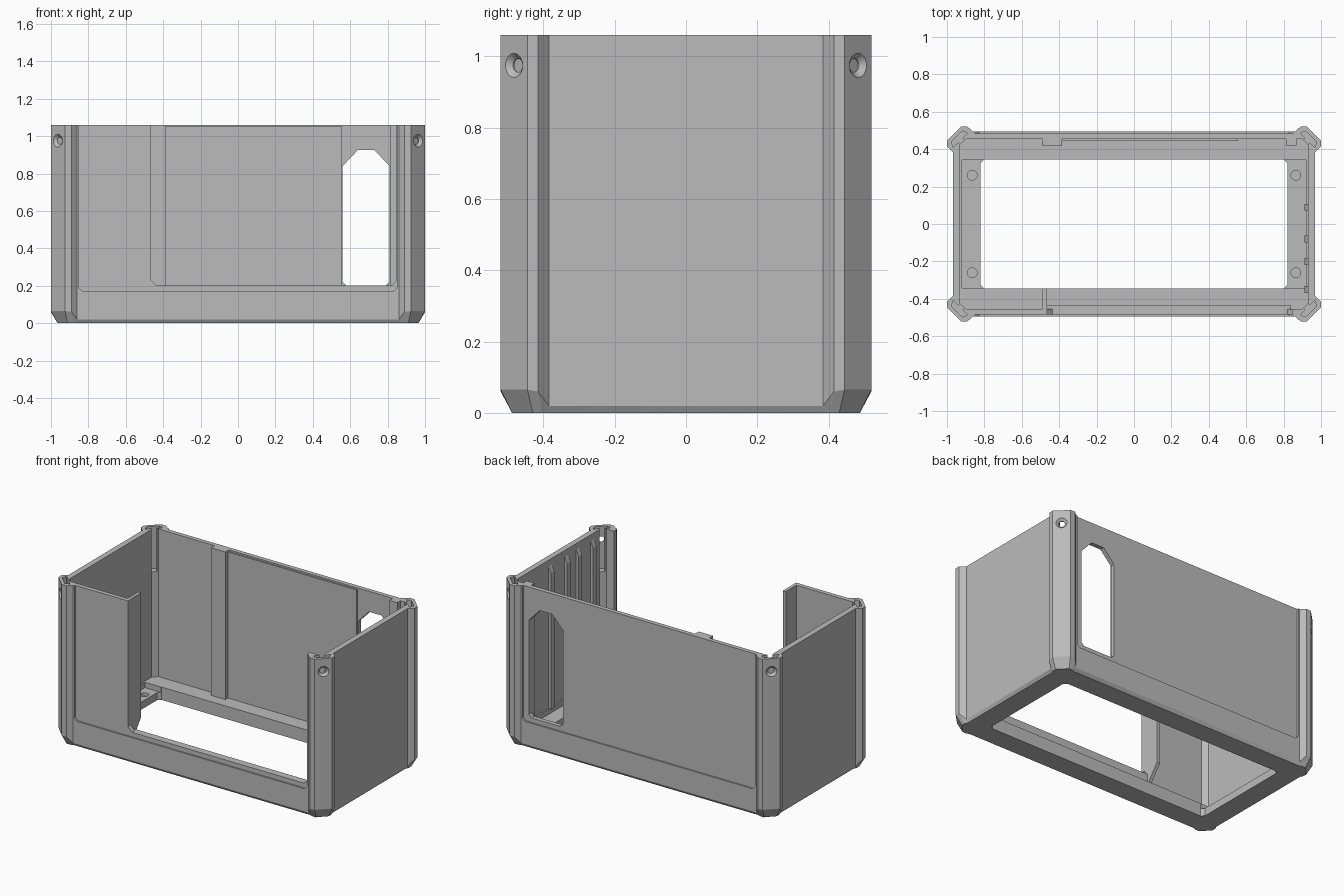
import bpy, bmesh, math
from mathutils import Vector, Matrix

if "Cube" in bpy.data.objects:
    bpy.data.objects.remove(bpy.data.objects["Cube"], do_unlink=True)

grey = bpy.data.materials.new("plain grey")
grey.use_nodes = True
grey.diffuse_color = (0.5, 0.5, 0.5, 1)
grey.node_tree.nodes["Principled BSDF"].inputs["Base Color"].default_value = (0.5, 0.5, 0.5, 1)

TOP = 1.06
FLOOR = 0.085
CORNERS = [(sx, sy) for sx in (1, -1) for sy in (1, -1)]


def finish(name, bm):
    bmesh.ops.recalc_face_normals(bm, faces=bm.faces)
    mesh = bpy.data.meshes.new(name)
    bm.to_mesh(mesh)
    bm.free()
    mesh.materials.append(grey)
    obj = bpy.data.objects.new(name, mesh)
    bpy.context.collection.objects.link(obj)
    return obj


def loft(name, loops):
    """Closed solid through loops of equal length."""
    bm = bmesh.new()
    rings = [[bm.verts.new(p) for p in loop] for loop in loops]
    for a, b in zip(rings, rings[1:]):
        for i in range(len(a)):
            j = (i + 1) % len(a)
            bm.faces.new((a[i], a[j], b[j], b[i]))
    bm.faces.new(rings[0])
    bm.faces.new(rings[-1])
    return finish(name, bm)


def prism(name, outline, z0, z1):
    return loft(name, [[(x, y, z) for x, y in outline] for z in (z0, z1)])


def prism_y(name, outline, y0, y1):
    return loft(name, [[(x, y, z) for x, z in outline] for y in (y0, y1)])


def prism_x(name, outline, x0, x1):
    return loft(name, [[(x, y, z) for y, z in outline] for x in (x0, x1)])


def box(name, x0, x1, y0, y1, z0, z1):
    return prism(name, [(x0, y0), (x1, y0), (x1, y1), (x0, y1)], z0, z1)


def four_way(quarter):
    """Mirror a first-quadrant run of points into a closed outline."""
    def flip(pts, sx, sy):
        return [(sx * p[0], sy * p[1], *p[2:]) for p in pts]
    back = quarter[::-1]
    return quarter + flip(back, -1, 1) + flip(quarter, -1, -1) + flip(back, 1, -1)


def cut(target, cutter):
    cutter.hide_render = True
    mod = target.modifiers.new("cut", "BOOLEAN")
    mod.operation = "DIFFERENCE"
    mod.solver = "EXACT"
    mod.object = cutter
    bpy.context.view_layer.objects.active = target
    bpy.ops.object.modifier_apply(modifier=mod.name)
    bpy.data.objects.remove(cutter, do_unlink=True)


# Outer body with flared corner posts and a chamfered foot
post = [(0.968, 0.385), (1.0, 0.415), (1.0, 0.445), (0.925, 0.52), (0.89, 0.52), (0.86, 0.494)]
foot = [(0.955, 0.385), (0.965, 0.405), (0.965, 0.43), (0.91, 0.488), (0.885, 0.488), (0.86, 0.48)]
heights = [0.02, 0.06, 0.065, 0.065, 0.06, 0.02]
body = loft("case_body", [
    four_way([(x, y, 0) for x, y in foot]),
    four_way([(x, y, z) for (x, y), z in zip(post, heights)]),
    four_way([(x, y, TOP) for x, y in post])])

# Main cavity with diagonal inner corners
cut(body, prism("cavity", four_way([(0.93, 0.425), (0.9, 0.455)]), FLOOR, 2))
# Floor opening and the lowered pads at each end
cut(body, prism("floor_opening", four_way([(0.82, 0.325), (0.8, 0.345)]), -1, 0.5))
for s in (1, -1):
    x0, x1 = sorted((s * 0.8, s * 0.92))
    cut(body, box("end_pad", x0, x1, -0.343, 0.343, 0.05, 0.5))

# Shallow panels on the front and back faces
panel = [(-0.85, 0.19), (-0.83, 0.17), (0.83, 0.17), (0.85, 0.19), (0.85, 2), (-0.85, 2)]
for s in (1, -1):
    cut(body, prism_y("panel", panel, *sorted((s * 0.484, s * 0.7))))

# Wide front opening and the back window
cut(body, prism_y("front_opening", [(-0.465, 0.23), (-0.435, 0.2), (0.82, 0.2), (0.845, 0.225),
                                    (0.845, 2), (-0.465, 2)], -0.7, -0.4))
cut(body, prism_y("back_window", [(0.56, 0.22), (0.58, 0.2), (0.79, 0.2), (0.81, 0.22),
                                  (0.81, 0.84), (0.73, 0.925), (0.64, 0.925), (0.56, 0.84)], 0.4, 0.7))


# Post pockets, access slots and countersunk screw holes
def post_frame(u, t, sx, sy):
    r = math.sqrt(0.5)
    return sx * (0.9625 + (u + t) * r), sy * (0.4825 + (u - t) * r)


def cone(name, sx, sy, u, r1, r2, depth):
    bm = bmesh.new()
    bmesh.ops.create_cone(bm, cap_ends=True, segments=24, radius1=r1, radius2=r2, depth=depth)
    turn = Vector((sx, sy, 0)).to_track_quat("Z", "Y").to_matrix().to_4x4()
    x, y = post_frame(u, 0, sx, sy)
    bm.transform(Matrix.Translation((x, y, 0.975)) @ turn)
    return finish(name, bm)


for sx, sy in CORNERS:
    pocket = [(-0.02, 0.04), (-0.05, 0.055), (-0.05, -0.055), (-0.02, -0.04)]
    slot = [(-0.04, 0.016), (-0.09, 0.016), (-0.09, -0.016), (-0.04, -0.016)]
    for outline in (pocket, slot):
        cut(body, prism("pocket", [post_frame(u, t, sx, sy) for u, t in outline], 0.78, 2))
    cut(body, cone("screw_hole", sx, sy, 0, 0.019, 0.019, 0.07))
    cut(body, cone("countersink", sx, sy, 0, 0.019, 0.049, 0.03))

# Blind holes in the end pads
for sx, sy in CORNERS:
    bm = bmesh.new()
    bmesh.ops.create_cone(bm, cap_ends=True, segments=24, radius1=0.026, radius2=0.026, depth=0.06)
    bm.transform(Matrix.Translation((sx * 0.865, sy * 0.26, 0.06)))
    cut(body, finish("pad_hole", bm))

# Flange turned inward beside the front opening
prism_x("opening_flange", [(-0.48, 0.2), (-0.43, FLOOR - 0.01), (-0.42, FLOOR - 0.01), (-0.42, 0.14),
                           (-0.345, 0.24), (-0.345, TOP), (-0.48, TOP)], -0.488, -0.466)

# Ribs and thickening on the back wall
box("back_rib", -0.49, -0.385, 0.418, 0.46, FLOOR - 0.005, TOP)
box("back_liner", -0.387, 0.555, 0.445, 0.46, FLOOR - 0.005, TOP - 0.01)
box("back_corner_rib", 0.812, 0.87, 0.42, 0.46, FLOOR - 0.005, TOP)

# Inner lip of the low front wall
box("front_lip", -0.465, 0.84, -0.46, -0.432, FLOOR - 0.005, 0.198)

# Slim guide ribs inside the left wall
for y in (0.09, -0.08, -0.2, -0.35):
    loft("guide_rib", [[(0.935, y + d, FLOOR - 0.005), (0.912, y + d, FLOOR - 0.005),
                        (0.912, y + d, 0.98), (0.935, y + d, 1.03)] for d in (-0.018, 0.018)])

# Smooth the round holes, keep every other edge crisp
bpy.ops.object.select_all(action="DESELECT")
body.select_set(True)
bpy.context.view_layer.objects.active = body
bpy.ops.object.shade_smooth_by_angle(angle=math.radians(20))
